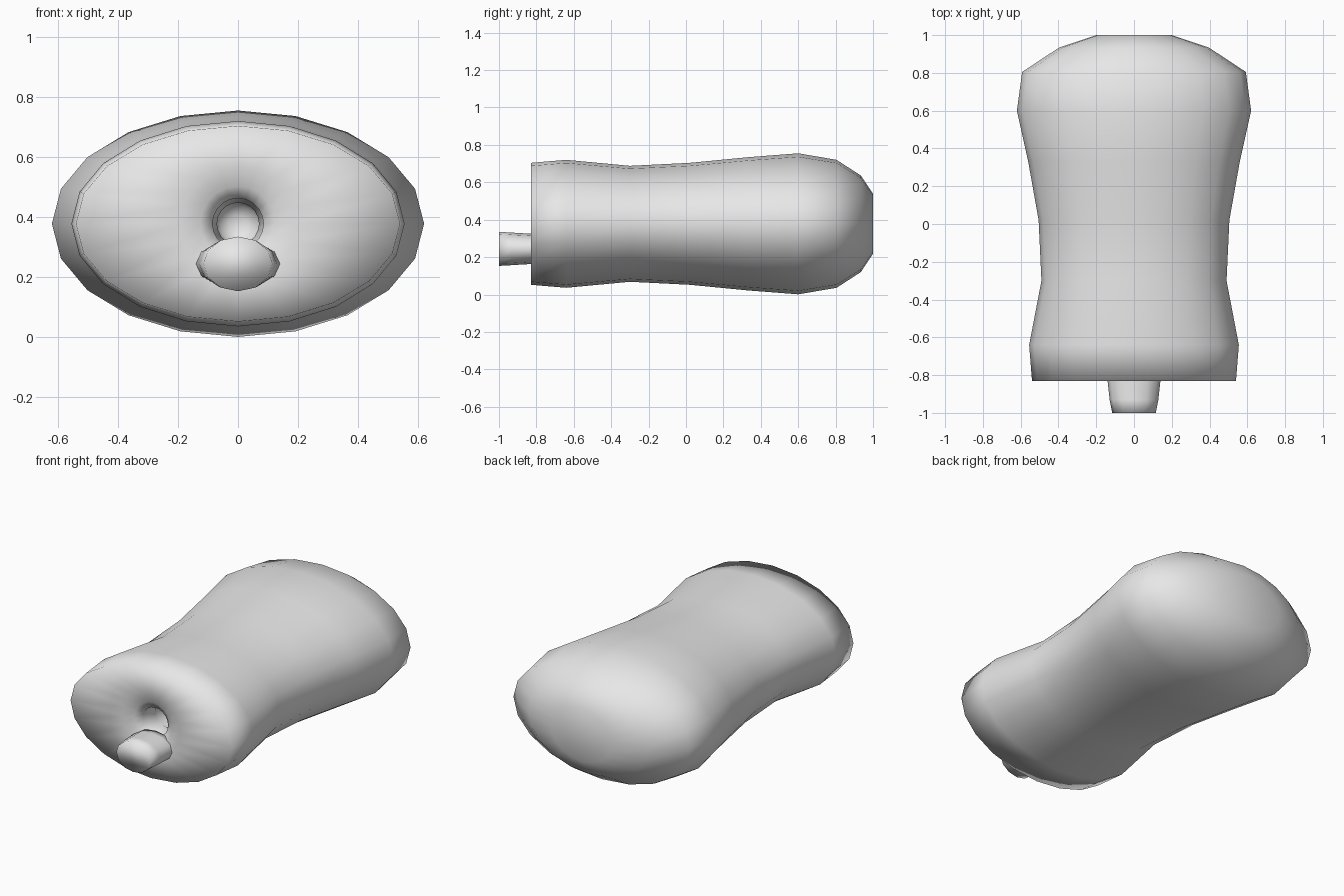
import bpy, bmesh
from math import sin, cos, pi

cube = bpy.data.objects.get("Cube")
if cube:
    bpy.data.objects.remove(cube, do_unlink=True)

grey = bpy.data.materials.new("light_grey")
grey.use_nodes = True
grey.diffuse_color = (0.8, 0.8, 0.8, 1)
grey.node_tree.nodes["Principled BSDF"].inputs["Base Color"].default_value = (0.8, 0.8, 0.8, 1)


def loft(name, rings, sides):
    """Skin elliptical rings (y, half width, half height, centre z), capping both ends."""
    bm = bmesh.new()
    loops = []
    for y, rx, rz, zc in rings:
        angles = [2 * pi * i / sides for i in range(sides)]
        loops.append([bm.verts.new((rx * cos(a), y, zc + rz * sin(a))) for a in angles])
    for a, b in zip(loops, loops[1:]):
        for i in range(sides):
            j = (i + 1) % sides
            bm.faces.new((a[i], a[j], b[j], b[i]))
    bm.faces.new(loops[0])
    bm.faces.new(loops[-1])
    bmesh.ops.recalc_face_normals(bm, faces=bm.faces)
    mesh = bpy.data.meshes.new(name)
    bm.to_mesh(mesh)
    bm.free()
    mesh.materials.append(grey)
    mesh.shade_smooth()
    obj = bpy.data.objects.new(name, mesh)
    bpy.context.collection.objects.link(obj)
    return obj


MID = 0.378

# Ribbed inner channel, from its closed end out to the front opening
channel = [(-0.3, 0.03, 0.03), (-0.32, 0.06, 0.06)]
for k in range(12):
    y = -0.34 - 0.035 * k
    r = 0.085 if k % 2 else 0.07
    channel.append((y, r, r))
funnel = [(-0.79, 0.085, 0.085), (-0.815, 0.125, 0.125), (-0.83, 0.19, 0.19)]

# Outer shell: flat front, narrow waist, rounded wide back
shell = [
    (-0.83, 0.54, 0.326), (-0.64, 0.555, 0.342), (-0.30, 0.49, 0.31),
    (0.02, 0.505, 0.326), (0.33, 0.56, 0.356), (0.60, 0.62, 0.377),
    (0.805, 0.592, 0.342), (0.935, 0.395, 0.258), (1.0, 0.2, 0.16),
]
loft("grip_body", [(y, rx, rz, MID) for y, rx, rz in channel + funnel + shell], 20)

# Short flared stub below the opening
loft("front_stub", [
    (-1.0, 0.115, 0.091, 0.244), (-0.93, 0.129, 0.087, 0.244),
    (-0.83, 0.14, 0.081, 0.244), (-0.79, 0.14, 0.08, 0.244),
], 12)
